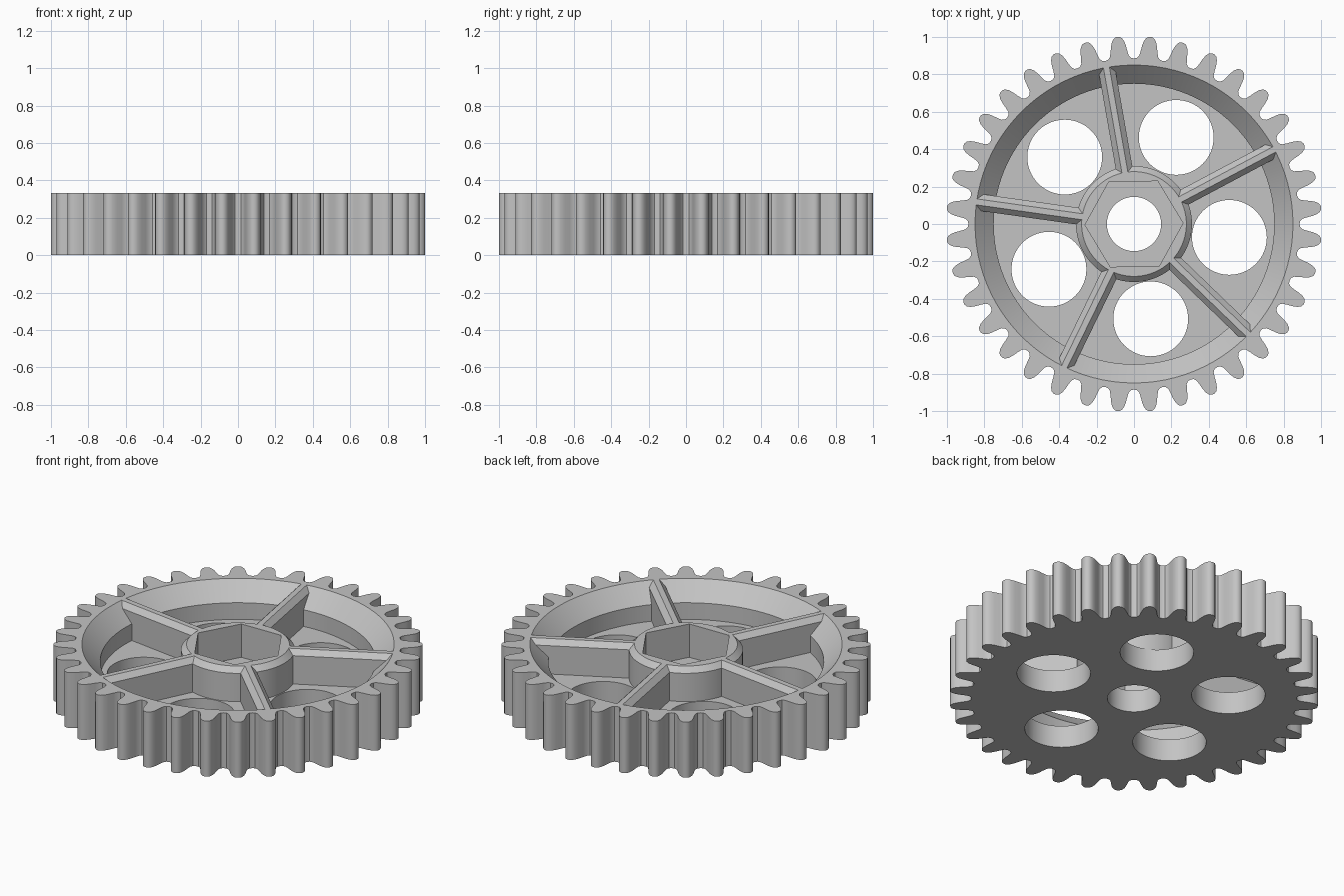
import bpy, bmesh
from math import sin, cos, radians, pi
from mathutils import Matrix

if "Cube" in bpy.data.objects:
    bpy.data.objects.remove(bpy.data.objects["Cube"])

TOP, FLOOR = 0.333, 0.133
RIM_IN, POCKET, BEVEL = 0.85, 0.75, 0.1
TEETH, SPOKES = 36, 5

grey = bpy.data.materials.new("plain_grey")
grey.use_nodes = True
grey.diffuse_color = (0.55, 0.55, 0.55, 1)
grey.node_tree.nodes["Principled BSDF"].inputs["Base Color"].default_value = grey.diffuse_color


def loft(name, loops):
    """Solid through a list of closed point loops, capped at both ends."""
    bm = bmesh.new()
    rings = [[bm.verts.new(p) for p in loop] for loop in loops]
    n = len(rings[0])
    for a, b in zip(rings, rings[1:]):
        for i in range(n):
            j = (i + 1) % n
            bm.faces.new((a[i], a[j], b[j], b[i]))
    bm.faces.new(rings[0])
    bm.faces.new(rings[-1])
    bmesh.ops.recalc_face_normals(bm, faces=bm.faces)
    mesh = bpy.data.meshes.new(name)
    bm.to_mesh(mesh)
    bm.free()
    mesh.materials.append(grey)
    obj = bpy.data.objects.new(name, mesh)
    bpy.context.collection.objects.link(obj)
    return obj


def turned(name, profile, sides=96, x=0, y=0, turn=0):
    """Round or polygonal solid from (radius, height) pairs."""
    angles = [turn + 2 * pi * i / sides for i in range(sides)]
    return loft(name, [[(x + r * cos(a), y + r * sin(a), z) for a in angles]
                       for r, z in profile])


def cut(target, cutter):
    mod = target.modifiers.new("cut", 'BOOLEAN')
    mod.operation, mod.solver, mod.object = 'DIFFERENCE', 'EXACT', cutter
    bpy.context.view_layer.objects.active = target
    bpy.ops.object.modifier_apply(modifier=mod.name)
    bpy.data.objects.remove(cutter)


def smooth(obj):
    bpy.ops.object.select_all(action='DESELECT')
    obj.select_set(True)
    bpy.context.view_layer.objects.active = obj
    bpy.ops.object.shade_smooth_by_angle(angle=radians(30))


# Toothed body: one half tooth, mirrored and repeated round the rim
half = [(-5, .885), (-4, .888), (-3.25, .9), (-2.8, .925), (-2.4, .955),
        (-1.9, .98), (-1.2, .997), (-.45, 1.0035)]
tooth = half + [(-a, r) for a, r in reversed(half[1:])]
outline = []
for i in range(TEETH):
    for a, r in tooth:
        t = radians((i + 0.5) * 360 / TEETH + a)
        outline.append((r * cos(t), r * sin(t)))
body = loft("toothed_body", [[(x, y, z) for x, y in outline] for z in (0, TOP)])

# Recess with sloped rim, bore and lightening holes
cut(body, turned("recess_cutter", [(POCKET, FLOOR), (POCKET, TOP - BEVEL),
                                   (RIM_IN, TOP), (RIM_IN + .05, TOP + .05)]))
cut(body, turned("bore_cutter", [(.145, -.1), (.145, TOP)], 64))
for i in range(SPOKES):
    a = radians(-8 + 72 * i)
    cut(body, turned("hole_cutter", [(.2, -.1), (.2, TOP)], 64,
                     .515 * cos(a), .515 * sin(a)))
smooth(body)

# Hub with chamfered edge and hexagonal socket
hub = turned("hub", [(.31, FLOOR), (.31, TOP - .03), (.28, TOP)])
cut(hub, turned("socket_cutter", [(.262, 0), (.262, TOP + .1)], 6, turn=radians(1)))
smooth(hub)

# Spokes with chamfered tops, running from hub to rim
section = [(-.045, FLOOR), (-.045, TOP - .03), (-.016, TOP),
           (.016, TOP), (.045, TOP - .03), (.045, FLOOR)]
for i in range(SPOKES):
    spoke = loft(f"spoke_{i + 1}", [[(x, y, z) for y, z in section]
                                    for x in (.279, RIM_IN)])
    spoke.data.transform(Matrix.Rotation(radians(28 + 72 * i), 4, 'Z'))
